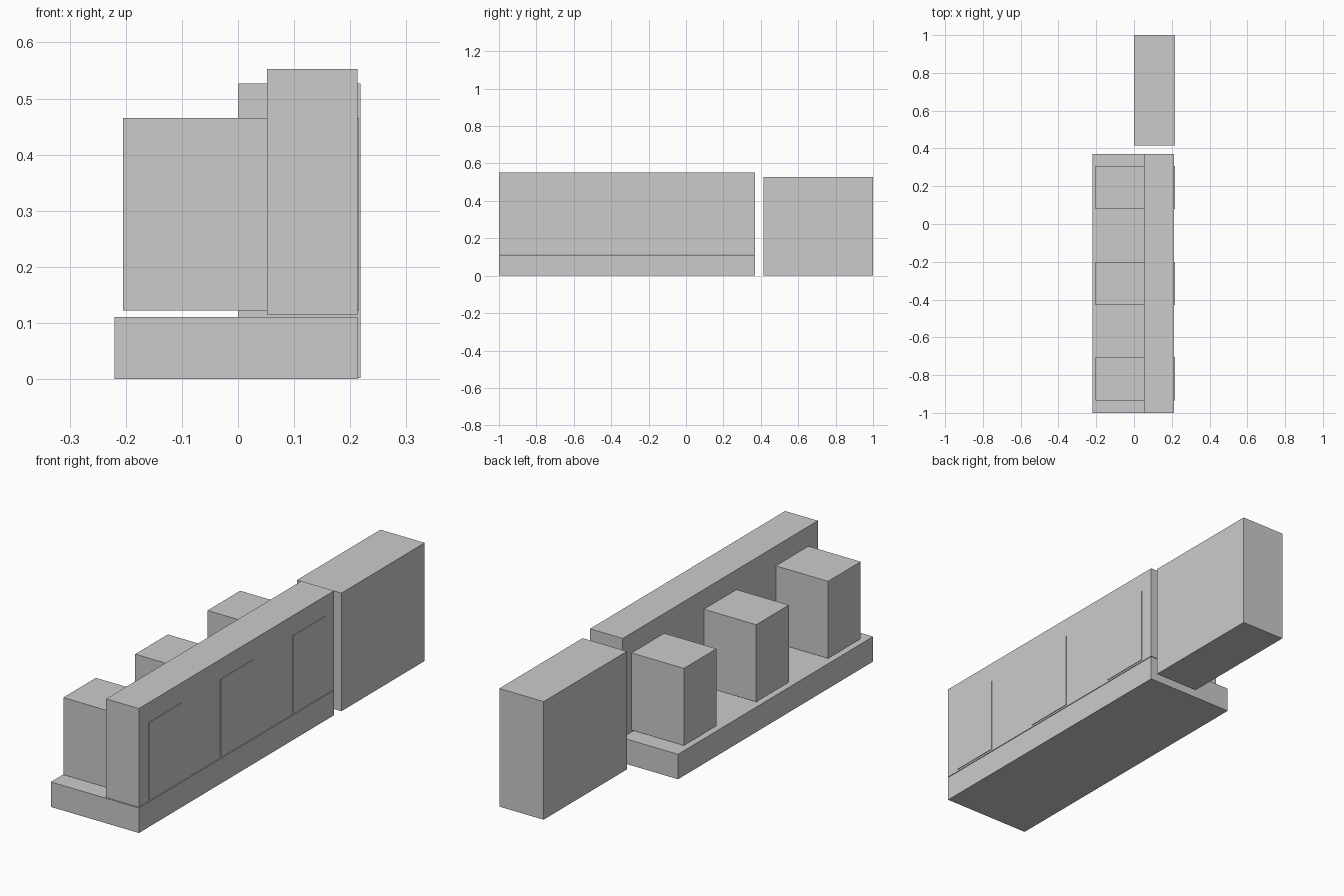
import bpy

if "Cube" in bpy.data.objects:
    bpy.data.objects.remove(bpy.data.objects["Cube"])


def box(name, x, y, z):
    """Axis-aligned box from (min, max) ranges."""
    bpy.ops.mesh.primitive_cube_add(
        size=1, location=[(a + b) / 2 for a, b in (x, y, z)])
    ob = bpy.context.object
    ob.name = name
    ob.scale = [b - a for a, b in (x, y, z)]
    bpy.ops.object.transform_apply(location=False, rotation=False, scale=True)
    return ob


# Long low plinth and the wall standing on it
box("plinth", (-0.22, 0.213), (-1.0, 0.37), (0.0, 0.111))
box("long_wall", (0.052, 0.213), (-1.0, 0.37), (0.114, 0.553))

# Three bays passing through the wall, just proud of its outer face
for i, y in enumerate((-0.934, -0.429, 0.079)):
    box(f"bay_{i + 1}", (-0.205, 0.216), (y, y + 0.229), (0.122, 0.465))

# Separate tall block behind
box("end_block", (0.0, 0.218), (0.415, 1.0), (0.002, 0.527))
